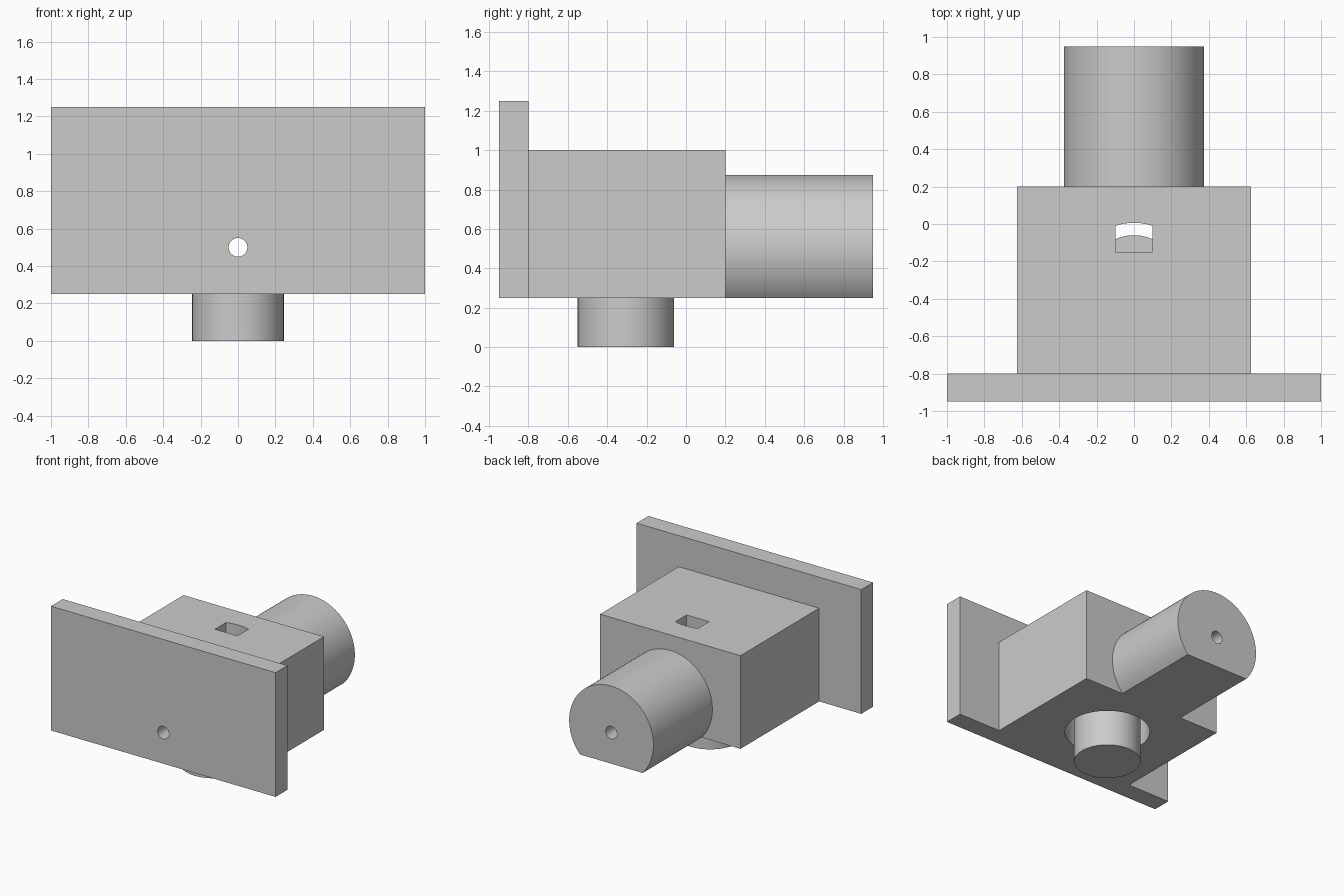
import bpy
import bmesh
from math import cos, sin, pi, asin, radians
from mathutils import Matrix, Vector

default = bpy.data.objects.get("Cube")
if default:
    bpy.data.objects.remove(default, do_unlink=True)

grey = bpy.data.materials.new("plain grey")
grey.use_nodes = True
grey.diffuse_color = (0.6, 0.6, 0.6, 1)
grey.node_tree.nodes["Principled BSDF"].inputs["Base Color"].default_value = (0.6, 0.6, 0.6, 1)


def arc(radius, start, end, steps, cx=0, cy=0):
    """Points along an arc, both ends included."""
    angles = [start + (end - start) * i / steps for i in range(steps + 1)]
    return [(cx + radius * cos(a), cy + radius * sin(a)) for a in angles]


def prism(name, outline, low, high, axis="Z"):
    """Extrude an outline along Z (x, y points) or along Y (x, z points)."""
    bm = bmesh.new()
    if axis == "Z":
        verts = [bm.verts.new((u, v, low)) for u, v in outline]
        step = Vector((0, 0, high - low))
    else:
        verts = [bm.verts.new((u, low, v)) for u, v in outline]
        step = Vector((0, high - low, 0))
    face = bm.faces.new(verts)
    grown = bmesh.ops.extrude_face_region(bm, geom=[face], use_keep_orig=True)
    moved = [g for g in grown["geom"] if isinstance(g, bmesh.types.BMVert)]
    bmesh.ops.translate(bm, verts=moved, vec=step)
    bmesh.ops.recalc_face_normals(bm, faces=bm.faces)
    mesh = bpy.data.meshes.new(name)
    bm.to_mesh(mesh)
    bm.free()
    mesh.materials.append(grey)
    obj = bpy.data.objects.new(name, mesh)
    bpy.context.collection.objects.link(obj)
    return obj


def rectangle(half, low, high):
    return [(-half, low), (half, low), (half, high), (-half, high)]


def circle(radius, cx, cy, steps=96):
    return arc(radius, 0, 2 * pi, steps, cx, cy)[:-1]


def cut(obj, *cutters):
    """Subtract the cutters and bake the result into the mesh."""
    for cutter in cutters:
        mod = obj.modifiers.new("cut", "BOOLEAN")
        mod.operation = "DIFFERENCE"
        mod.solver = "EXACT"
        mod.object = cutter
    baked = bpy.data.meshes.new_from_object(
        obj.evaluated_get(bpy.context.evaluated_depsgraph_get()))
    obj.modifiers.clear()
    obj.data = baked


CENTRE_Y = -0.305   # vertical axis of the plug and its pocket
BORE_Z = 0.5        # horizontal axis of the barrel and its bore
BASE_Z = 0.25       # common underside
POCKET = 0.3125

# Main parts
plate = prism("front_plate", rectangle(1, BASE_Z, 1.25), -0.95, -0.8, "Y")
body = prism("body", rectangle(0.625, BASE_Z, 1), -0.8, 0.2, "Y")
flat = asin((BASE_Z - BORE_Z) / 0.375)
barrel = prism("barrel", arc(0.375, flat, pi - flat, 96, 0, BORE_Z), 0.2, 0.95, "Y")
plug = prism("round_plug", circle(0.245, 0, CENTRE_Y), 0, 0.75)

# Cutters: long bore, round pocket, and top slot with a curved back wall
bore = prism("bore_cutter", circle(0.05, 0, BORE_Z, 48), -1.2, 1.2, "Y")
pocket = prism("pocket_cutter", circle(POCKET, 0, CENTRE_Y), 0.1, 0.875)
side = asin(0.1 / POCKET)
slot_outline = [(-0.1, -0.15), (0.1, -0.15)]
slot_outline += arc(POCKET - 0.001, pi / 2 - side, pi / 2 + side, 12, 0, CENTRE_Y)
slot = prism("slot_cutter", slot_outline, 0.8, 1.1)

cut(plate, bore)
cut(barrel, bore)
cut(plug, bore)
cut(body, pocket, slot, bore)

for cutter in (bore, pocket, slot):
    bpy.data.objects.remove(cutter, do_unlink=True)

# Smooth round walls with crisp edges
bpy.ops.object.select_all(action="DESELECT")
for obj in (plate, body, barrel, plug):
    obj.select_set(True)
    bpy.context.view_layer.objects.active = obj
bpy.ops.object.shade_smooth_by_angle(angle=radians(30))
